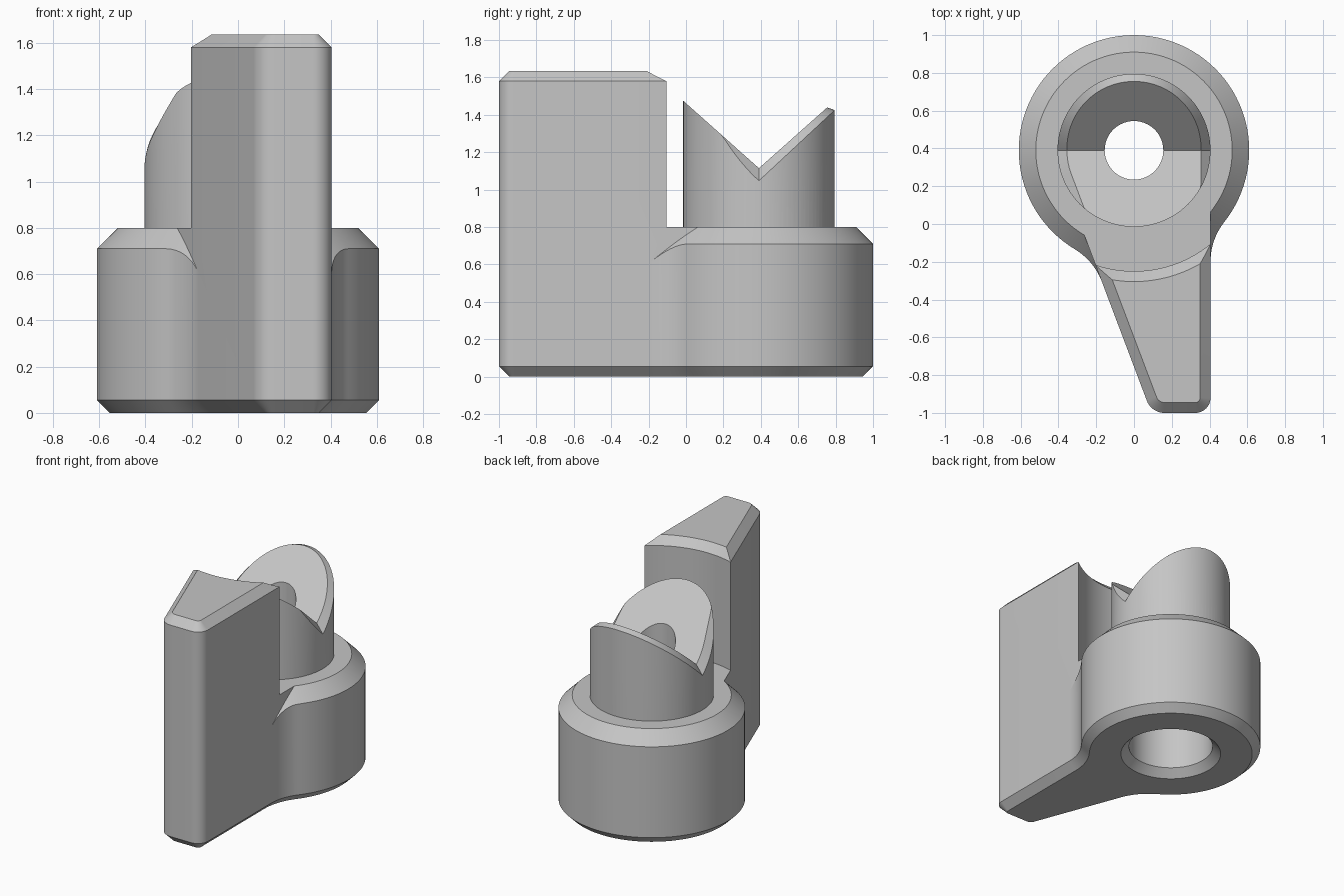
import bpy, bmesh
from math import sin, cos, pi, atan2, hypot, radians

if "Cube" in bpy.data.objects:
    bpy.data.objects.remove(bpy.data.objects["Cube"], do_unlink=True)

CY = 0.39            # y of the hub axis
POST, HUB = 0.405, 0.61
CH = 0.055           # edge chamfer
SIDE = radians(200.7)  # direction the slanted arm side faces
SEG = 96

grey = bpy.data.materials.new("light_grey")
grey.use_nodes = True
grey.diffuse_color = (0.56, 0.56, 0.56, 1)
grey.node_tree.nodes["Principled BSDF"].inputs["Base Color"].default_value = (0.56, 0.56, 0.56, 1)


def arc(cx, cy, r, a, b, n):
    return [(cx + r * cos(a + (b - a) * i / n), cy + r * sin(a + (b - a) * i / n))
            for i in range(n + 1)]


def loft(name, rings, tip=None):
    """Closed solid through rings of equal length, capped below and above."""
    bm = bmesh.new()
    vs = [[bm.verts.new(p) for p in ring] for ring in rings]
    n = len(vs[0])
    for lo, hi in zip(vs, vs[1:]):
        for i in range(n):
            j = (i + 1) % n
            bm.faces.new((lo[i], lo[j], hi[j], hi[i]))
    bm.faces.new(vs[0][::-1])
    if tip:
        top = bm.verts.new(tip)
        for i in range(n):
            bm.faces.new((vs[-1][i], vs[-1][(i + 1) % n], top))
    else:
        bm.faces.new(vs[-1])
    bmesh.ops.remove_doubles(bm, verts=bm.verts, dist=1e-5)
    bmesh.ops.recalc_face_normals(bm, faces=bm.faces)
    me = bpy.data.meshes.new(name)
    bm.to_mesh(me)
    bm.free()
    me.materials.append(grey)
    ob = bpy.data.objects.new(name, me)
    bpy.context.collection.objects.link(ob)
    return ob


def turned(name, profile):
    """Solid of revolution about the hub axis from (radius, z) points."""
    return loft(name, [[(r * cos(2 * pi * i / SEG), CY + r * sin(2 * pi * i / SEG), z)
                        for i in range(SEG)] for r, z in profile])


def combine(target, other, operation):
    mod = target.modifiers.new(operation.lower(), 'BOOLEAN')
    mod.operation, mod.solver, mod.object = operation, 'EXACT', other
    bpy.context.view_layer.objects.active = target
    bpy.ops.object.modifier_apply(modifier=mod.name)
    bpy.data.objects.remove(other, do_unlink=True)


def at(points, z):
    return [(x, y, z) for x, y in points]


# Lever: tall tapered arm whose sides are tangent to the post
def lever_outline(o):
    r1, r2 = 0.10, 0.08
    cx = -(POST - r1 + sin(SIDE) * (1 + CY - r1)) / -cos(SIDE)
    return (arc(0, CY, POST - o, 0, SIDE, 54)
            + arc(cx, r1 - 1, r1 - o, SIDE, 1.5 * pi, 10)
            + arc(POST - r2, r2 - 1, r2 - o, 1.5 * pi, 2 * pi, 12))


H = 1.635
lever = loft("lever_body", [at(lever_outline(CH), 0), at(lever_outline(0), CH),
                            at(lever_outline(0), H - CH), at(lever_outline(CH), H)])
clearance = turned("clearance_cutter", [(0.64, 0.8), (0.64, H - CH), (0.74, H + 0.045)])
combine(lever, clearance, 'DIFFERENCE')

# Hub: round base with filleted flanks and a conical top edge
FR, FY = 0.34, 0.59
touch = atan2(FY, -(POST + FR))
dist = hypot(FY, POST + FR)


def hub_outline(o):
    left = SIDE - touch + pi
    return (arc(POST + FR, CY - FY, FR + o, pi, touch, 14)
            + arc(0, CY, HUB - o, touch - pi, left, 80)[1:-1]
            + arc(dist * cos(left), CY + dist * sin(left), FR + o, SIDE - touch, SIDE - pi, 14))


rim = hub_outline(0)
cone, flat = [], []
for x, y in rim:
    r = hypot(x, y - CY)
    cone.append((x, y, 0.8 - (r - 0.52)))
    flat.append((x * 0.52 / r, CY + (y - CY) * 0.52 / r, 0.8))
hub = loft("hub", [at(hub_outline(CH), 0), at(rim, CH), cone, flat])
combine(lever, hub, 'UNION')

# Post: cylinder with a V-notched, edge-chamfered top
bottom, outer, inset, inner = [], [], [], []
for i in range(SEG):
    t = 2 * pi * i / SEG
    c, s = cos(t), sin(t)
    if t <= SIDE:
        k = 1.0
    else:
        k = max(c, cos(t - SIDE))
    back = max(0, s)
    r_in = min(POST, (0.355 + 0.01 * back) / max(k, 0.1))
    drop = 1.34 * max(0, POST * k - 0.355) - 0.017 * back
    for ring, r, z in ((bottom, POST, 0.5), (outer, POST, None), (inset, r_in, None), (inner, 0.2, None)):
        if z is None:
            z = 1.115 + 0.89 * r * abs(s) - (drop if ring is outer else 0)
        ring.append((r * c, CY + r * s, z))
post = loft("post", [bottom, outer, inset, inner], (0, CY, 1.115))
combine(lever, post, 'UNION')

# Stepped bore, chamfered at the underside
bore = turned("bore_cutter", [(0.36, -0.02), (0.285, CH), (0.285, 0.8), (0.155, 0.8), (0.155, 2)])
combine(lever, bore, 'DIFFERENCE')

bpy.ops.object.select_all(action='DESELECT')
lever.select_set(True)
bpy.context.view_layer.objects.active = lever
bpy.ops.object.shade_smooth_by_angle(angle=radians(25))
